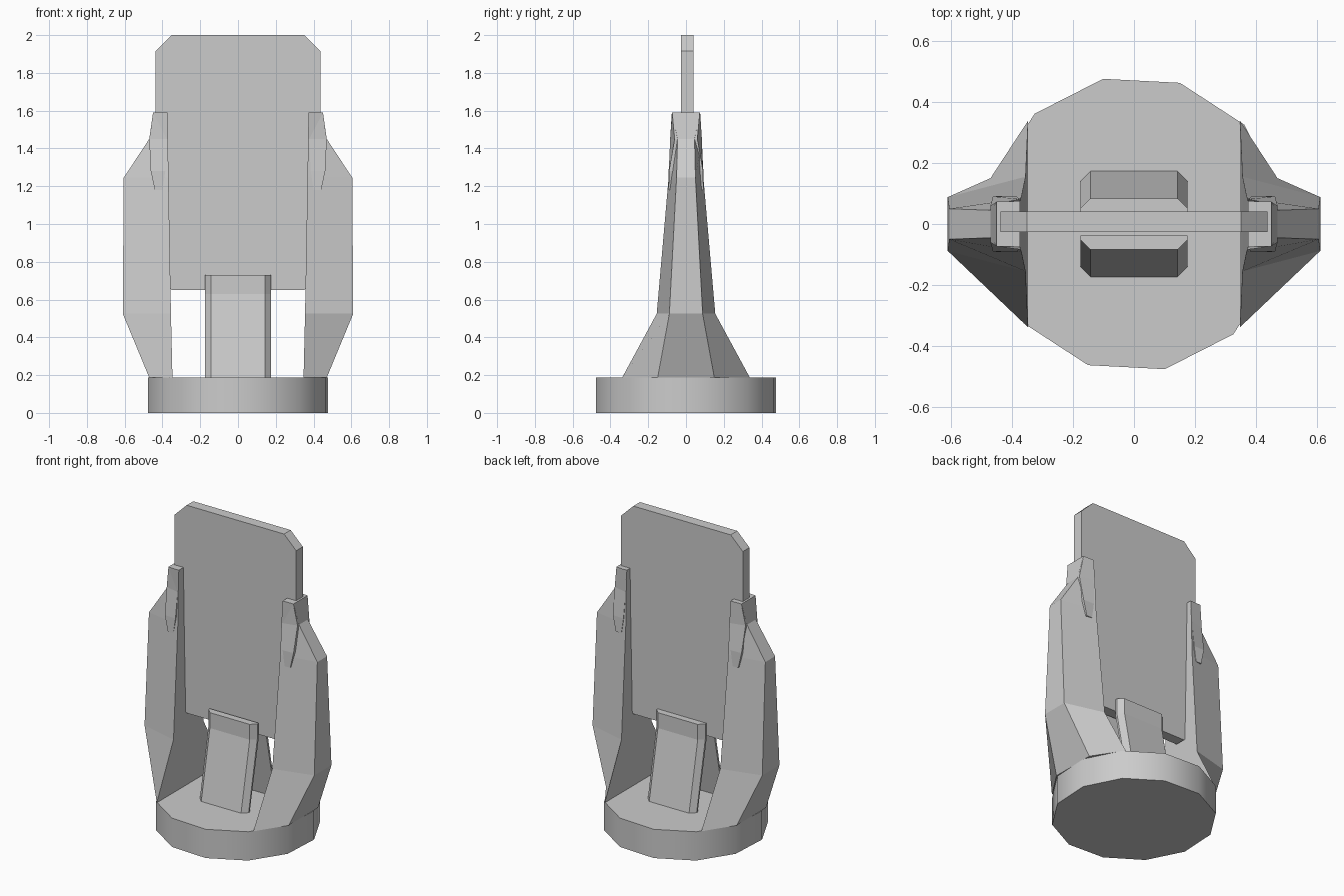
import bpy, bmesh, math

if "Cube" in bpy.data.objects:
    bpy.data.objects.remove(bpy.data.objects["Cube"])


def loft(name, rings, flip=(1, 1)):
    """Solid skinned through matching rings of points, mirrored by flip signs."""
    bm = bmesh.new()
    loops = [[bm.verts.new((x * flip[0], y * flip[1], z)) for x, y, z in r] for r in rings]
    n = len(loops[0])
    for a, b in zip(loops, loops[1:]):
        for i in range(n):
            j = (i + 1) % n
            bm.faces.new((a[i], a[j], b[j], b[i]))
    bm.faces.new(loops[0][::-1])
    bm.faces.new(loops[-1])
    bmesh.ops.recalc_face_normals(bm, faces=bm.faces)
    mesh = bpy.data.meshes.new(name)
    bm.to_mesh(mesh)
    bm.free()
    obj = bpy.data.objects.new(name, mesh)
    bpy.context.collection.objects.link(obj)
    return obj


# Twelve-sided base disc with a smooth rim
R, H = 0.486, 0.187
angles = [math.radians(12 + 30 * i) for i in range(12)]
base = loft("base_disc", [[(R * math.cos(a), R * math.sin(a), z) for a in angles] for z in (0, H)])
bpy.context.view_layer.objects.active = base
base.select_set(True)
bpy.ops.object.shade_smooth_by_angle(angle=math.radians(40))
base.select_set(False)

# Upright panel with clipped corners
outline = [(-0.35, 0.65), (0.35, 0.65), (0.437, 0.735), (0.437, 1.915),
           (0.35, 2.0), (-0.35, 2.0), (-0.437, 1.915), (-0.437, 0.735)]
loft("panel", [[(x, y, z) for x, z in outline] for y in (-0.027, 0.041)])

# Side arm sections: z, inner x, outer x, inner half width, outer half width
arm = [(0.187, 0.347, 0.47, 0.338, 0.15),
       (0.525, 0.355, 0.61, 0.155, 0.088),
       (1.245, 0.368, 0.605, 0.092, 0.05),
       (1.45, 0.371, 0.47, 0.084, 0.045),
       (1.59, 0.373, 0.45, 0.075, 0.073)]
# Small clip bulging through the arm near its top
clip = [(1.18, 0.40, 0.44, 0.092, 0.092),
        (1.28, 0.385, 0.462, 0.092, 0.09),
        (1.45, 0.376, 0.47, 0.082, 0.06),
        (1.588, 0.374, 0.449, 0.075, 0.073)]


def trapezoids(sections):
    return [[(xi, -wi, z), (xo, -wo, z), (xo, wo, z), (xi, wi, z)]
            for z, xi, xo, wi, wo in sections]


for side, s in (("left", -1), ("right", 1)):
    loft(side + "_arm", trapezoids(arm), (s, 1))
    loft(side + "_clip", trapezoids(clip), (s, 1))

# Leaning support slabs in front of and behind the panel: z, inner y, outer y
slab = [(0.187, 0.13, 0.173), (0.63, 0.038, 0.084), (0.73, 0.038, 0.084)]
rings = [[(-0.175, yi, z), (0.175, yi, z), (0.175, yo - 0.032, z), (0.143, yo, z),
          (-0.143, yo, z), (-0.175, yo - 0.032, z)] for z, yi, yo in slab]
for side, s in (("front", -1), ("back", 1)):
    loft(side + "_support", rings, (1, s))
